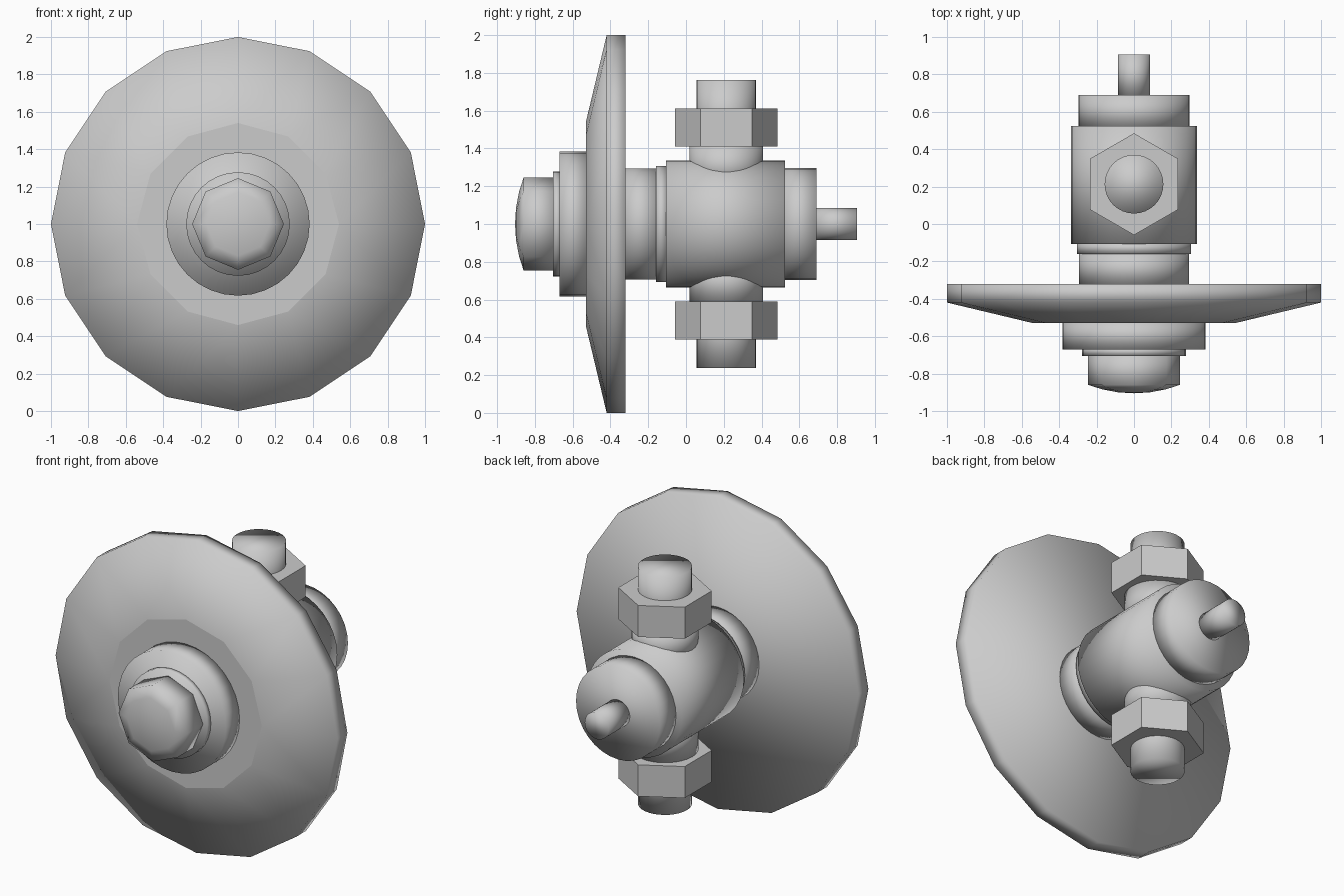
import bpy, bmesh
from math import pi, sin, cos
from mathutils import Matrix

cube = bpy.data.objects.get("Cube")
if cube:
    bpy.data.objects.remove(cube)

grey = bpy.data.materials.new("plain grey metal")
grey.use_nodes = True
grey.diffuse_color = (0.6, 0.6, 0.6, 1)
grey.node_tree.nodes["Principled BSDF"].inputs["Base Color"].default_value = (0.6, 0.6, 0.6, 1)

AXIS_Z = 1.0    # height of the main shaft
STUD_Y = 0.213  # depth of the vertical studs


def finish(name, bm, smooth=True):
    bmesh.ops.recalc_face_normals(bm, faces=bm.faces)
    for f in bm.faces:
        f.smooth = smooth
    mesh = bpy.data.meshes.new(name)
    bm.to_mesh(mesh)
    bm.free()
    mesh.materials.append(grey)
    obj = bpy.data.objects.new(name, mesh)
    bpy.context.collection.objects.link(obj)
    return obj


def ring(bm, r, y, n):
    """Ring of vertices around the main shaft, one vertex straight up."""
    return [bm.verts.new((r * sin(2 * pi * i / n), y, AXIS_Z + r * cos(2 * pi * i / n)))
            for i in range(n)]


def shaft_part(name, r, y0, y1, n=32):
    bm = bmesh.new()
    turn = Matrix.Translation((0, (y0 + y1) / 2, AXIS_Z)) @ Matrix.Rotation(pi / 2, 4, "X")
    bmesh.ops.create_cone(bm, cap_ends=True, segments=n, radius1=r, radius2=r,
                          depth=y1 - y0, matrix=turn)
    return finish(name, bm)


def stud_part(name, r, z0, z1, n=32, smooth=True):
    bm = bmesh.new()
    bmesh.ops.create_cone(bm, cap_ends=True, segments=n, radius1=r, radius2=r, depth=z1 - z0,
                          matrix=Matrix.Translation((0, STUD_Y, (z0 + z1) / 2)))
    return finish(name, bm, smooth)


# Wide disc: sixteen-sided rim tapering to a twelve-sided flat front
bm = bmesh.new()
ring(bm, 0.54, -0.53, 12)
ring(bm, 1.0, -0.42, 16)
ring(bm, 1.0, -0.32, 16)
bmesh.ops.convex_hull(bm, input=bm.verts)
bmesh.ops.dissolve_limit(bm, angle_limit=0.005, verts=bm.verts, edges=bm.edges)
disc = finish("disc", bm)
for f in disc.data.polygons:
    if f.center.y < -0.52:
        f.use_smooth = False

# Eight-sided bolt head with a domed front
bm = bmesh.new()
rings = [ring(bm, r, y, 8) for r, y in
         ((0.245, -0.69), (0.245, -0.86), (0.17, -0.884), (0.085, -0.9))]
bm.faces.new(rings[0])
tip = bm.verts.new((0, -0.905, AXIS_Z))
for i in range(8):
    j = (i + 1) % 8
    for a, b in zip(rings, rings[1:]):
        bm.faces.new((a[i], a[j], b[j], b[i]))
    bm.faces.new((rings[-1][i], rings[-1][j], tip))
finish("bolt_head", bm)

# Round parts along the main shaft, front to back
shaft_part("front_washer", 0.277, -0.705, -0.66)
shaft_part("front_collar", 0.383, -0.67, -0.52)
shaft_part("neck", 0.295, -0.33, -0.15)
shaft_part("neck_ring", 0.306, -0.16, -0.1)
shaft_part("body", 0.337, -0.107, 0.525)
shaft_part("rear_cap", 0.297, 0.51, 0.69)
shaft_part("rear_pin", 0.085, 0.68, 0.905)

# Upper and lower stud, each with a boss and a six-sided nut
for side, s in (("upper", 1), ("lower", -1)):
    for part, r, a, b, n in (("boss", 0.194, 0.2, 0.42, 32),
                             ("nut", 0.272, 0.41, 0.612, 6),
                             ("stud", 0.157, 0.4, 0.762, 32)):
        z0, z1 = sorted((AXIS_Z + s * a, AXIS_Z + s * b))
        stud_part(f"{side}_{part}", r, z0, z1, n, smooth=n > 6)
